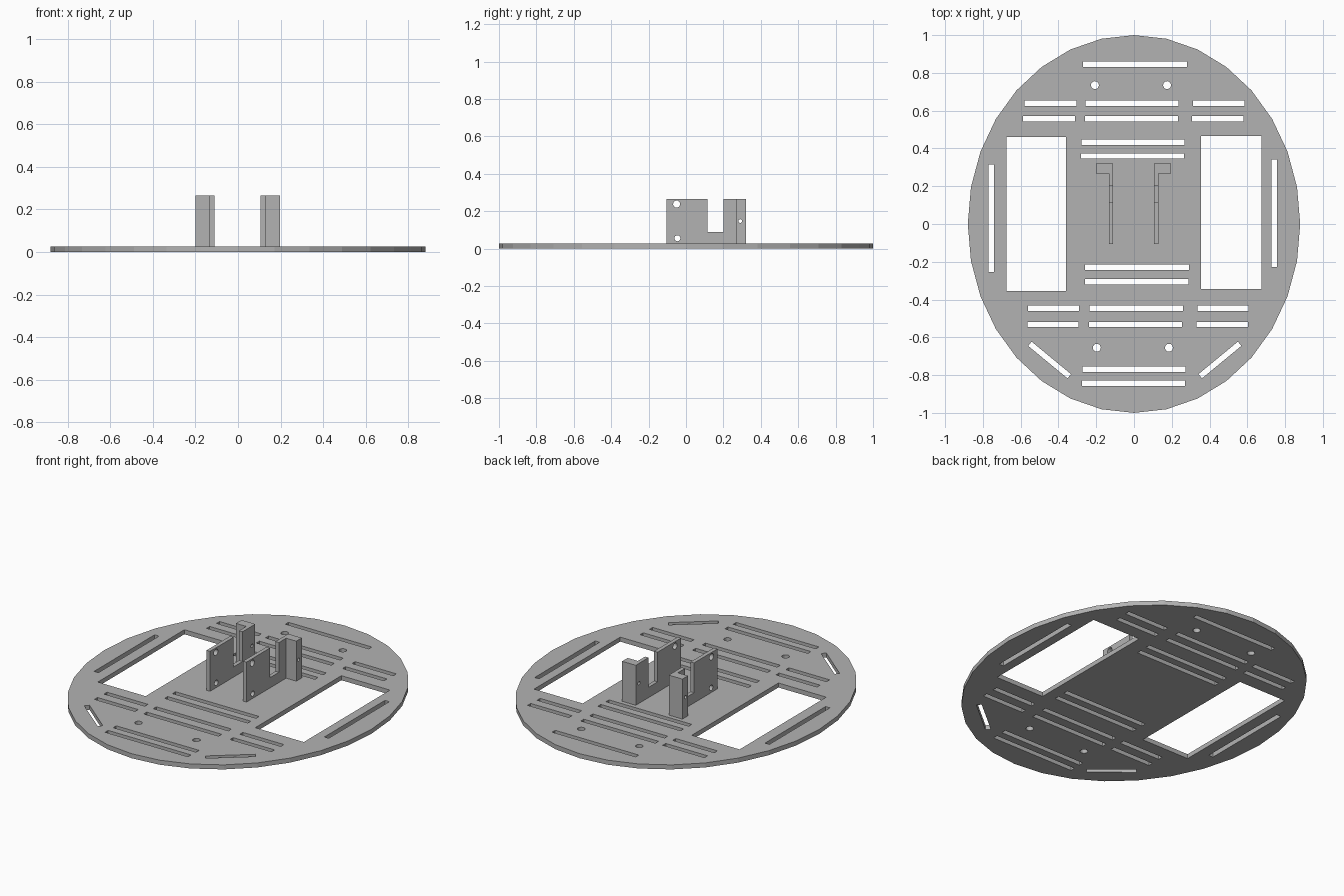
import bpy
from math import sin, cos, pi, radians
from mathutils import Matrix

cube = bpy.data.objects.get("Cube")
if cube:
    bpy.data.objects.remove(cube, do_unlink=True)

grey = bpy.data.materials.new("plain grey")
grey.use_nodes = True
GREY = (0.45, 0.45, 0.45, 1)
grey.diffuse_color = GREY
grey.node_tree.nodes["Principled BSDF"].inputs["Base Color"].default_value = GREY

T = 0.027      # plate thickness
TOP = 0.265    # bracket top
SLOT = 0.029   # slot width


def ellipse(x, y, rx, ry, n):
    return [(x + rx * sin(2 * pi * i / n), y + ry * cos(2 * pi * i / n)) for i in range(n)]


def rect(x0, x1, y0, y1):
    return [(x0, y0), (x1, y0), (x1, y1), (x0, y1)]


def bar(x, y, length, degrees):
    a = radians(degrees)
    return [(x + u * cos(a) - v * sin(a), y + u * sin(a) + v * cos(a))
            for u, v in rect(-length / 2, length / 2, -SLOT / 2, SLOT / 2)]


def sheet(name, loops, thickness, matrix):
    """Filled outline with holes, extruded and turned into a mesh."""
    curve = bpy.data.curves.new(name, "CURVE")
    curve.dimensions = "2D"
    curve.fill_mode = "BOTH"
    curve.extrude = thickness / 2
    for loop in loops:
        spline = curve.splines.new("POLY")
        spline.points.add(len(loop) - 1)
        for point, (x, y) in zip(spline.points, loop):
            point.co = (x, y, 0, 1)
        spline.use_cyclic_u = True
    obj = bpy.data.objects.new(name, curve)
    bpy.context.collection.objects.link(obj)
    obj.matrix_world = matrix
    bpy.ops.object.select_all(action="DESELECT")
    obj.select_set(True)
    bpy.context.view_layer.objects.active = obj
    bpy.ops.object.convert(target="MESH")
    obj = bpy.context.object
    obj.data.materials.clear()
    obj.data.materials.append(grey)
    for face in obj.data.polygons:
        face.use_smooth = False
    return obj


# Base plate: oval outline, wheel openings, slots and screw holes
loops = [ellipse(0, 0, 0.88, 1, 32),
         rect(-0.675, -0.36, -0.355, 0.46),
         rect(0.355, 0.675, -0.345, 0.465)]
rows = [
    (0.845, [(-0.27, 0.28)]),
    (0.64, [(-0.58, -0.305), (-0.257, 0.235), (0.313, 0.585)]),
    (0.558, [(-0.587, -0.313), (-0.26, 0.233), (0.307, 0.58)]),
    (0.433, [(-0.277, 0.268)]),
    (0.36, [(-0.28, 0.265)]),
    (-0.23, [(-0.26, 0.29)]),
    (-0.305, [(-0.26, 0.288)]),
    (-0.447, [(-0.56, -0.29), (-0.235, 0.26), (0.335, 0.605)]),
    (-0.532, [(-0.563, -0.295), (-0.238, 0.255), (0.33, 0.603)]),
    (-0.77, [(-0.273, 0.273)]),
    (-0.843, [(-0.275, 0.27)]),
]
for y, spans in rows:
    loops += [rect(a, b, y - SLOT / 2, y + SLOT / 2) for a, b in spans]
loops += [bar(-0.755, 0.03, 0.57, 90), bar(0.743, 0.057, 0.57, 90),
          bar(-0.447, -0.72, 0.27, -39.5), bar(0.455, -0.72, 0.27, 39.5)]
for x, y in [(-0.207, 0.735), (0.175, 0.735), (-0.197, -0.655), (0.185, -0.655)]:
    loops.append(ellipse(x, y, 0.021, 0.021, 16))
sheet("base_plate", loops, T, Matrix.Translation((0, 0, T / 2)))

# Motor brackets: notched side sheet plus an outward flange, drawn in the y-z plane
side = [(-0.105, T), (0.32, T), (0.32, TOP), (0.2, TOP),
        (0.2, 0.088), (0.115, 0.088), (0.115, TOP), (-0.105, TOP)]
pin = ellipse(0.29, 0.147, 0.01, 0.01, 12)
bolts = [ellipse(-0.05, 0.238, 0.019, 0.019, 16), ellipse(-0.046, 0.055, 0.016, 0.016, 16)]
YZ = Matrix(((0, 0, 1, 0), (1, 0, 0, 0), (0, 1, 0, 0), (0, 0, 0, 1)))
for label, sign, centre in [("left", 1, -0.002), ("right", -1, -0.002)]:
    sheet(label + "_bracket_side", [side, pin] + bolts, 0.023,
          Matrix.Translation((centre + sign * 0.12, 0, 0)) @ YZ)
    sheet(label + "_bracket_flange", [rect(0.268, 0.32, T, TOP), pin], 0.067,
          Matrix.Translation((centre + sign * 0.165, 0, 0)) @ YZ)
